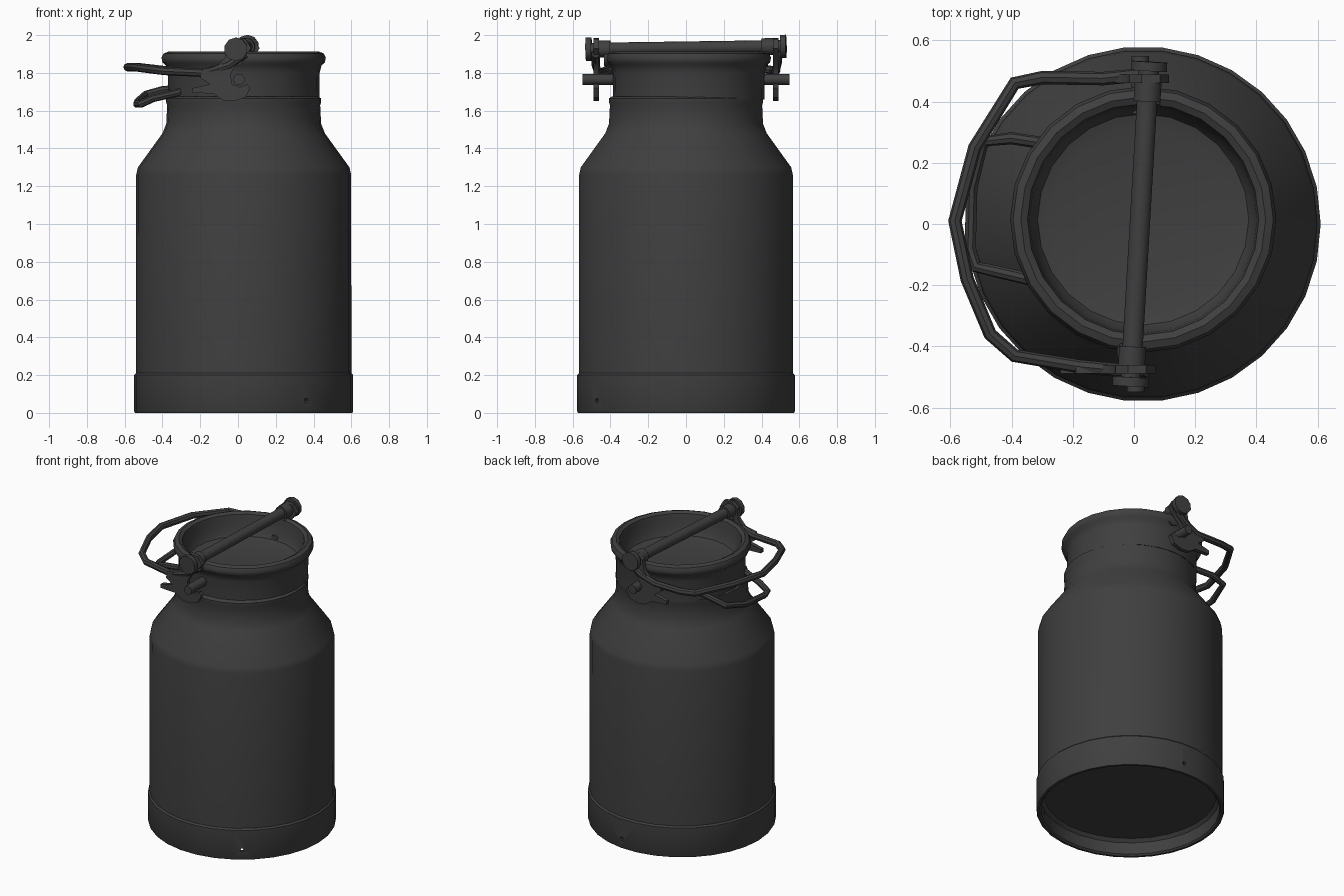
import bpy, bmesh, math
from mathutils import Vector

cube = bpy.data.objects.get("Cube")
if cube:
    bpy.data.objects.remove(cube, do_unlink=True)

metal = bpy.data.materials.new("dark grey metal")
metal.use_nodes = True
GREY = (0.05, 0.05, 0.05, 1)
metal.diffuse_color = GREY
shader = metal.node_tree.nodes["Principled BSDF"]
shader.inputs["Base Color"].default_value = GREY
shader.inputs["Roughness"].default_value = 0.6


def finish(name, bm):
    bmesh.ops.remove_doubles(bm, verts=bm.verts, dist=0.0001)
    bmesh.ops.recalc_face_normals(bm, faces=bm.faces)
    mesh = bpy.data.meshes.new(name)
    bm.to_mesh(mesh)
    bm.free()
    obj = bpy.data.objects.new(name, mesh)
    bpy.context.collection.objects.link(obj)
    mesh.materials.append(metal)
    return obj


def lathe(name, profile, centre, sides):
    """Spin an (r, z) profile around a vertical axis."""
    bm = bmesh.new()
    cx, cy = centre
    verts = [bm.verts.new((cx + r, cy, z)) for r, z in profile]
    edges = [bm.edges.new(pair) for pair in zip(verts, verts[1:])]
    bmesh.ops.spin(bm, geom=verts + edges, cent=(cx, cy, 0), axis=(0, 0, 1),
                   angle=math.tau, steps=sides, use_duplicate=False)
    return finish(name, bm)


def rod(name, start, end, radius, sides=14):
    """Straight capped cylinder between two points."""
    a, b = Vector(start), Vector(end)
    bm = bmesh.new()
    bmesh.ops.create_cone(bm, cap_ends=True, segments=sides, radius1=radius,
                          radius2=radius, depth=(b - a).length)
    turn = (b - a).to_track_quat("Z", "Y").to_matrix().to_4x4()
    bm.transform(turn)
    bmesh.ops.translate(bm, verts=bm.verts, vec=(a + b) / 2)
    return finish(name, bm)


def bent_tube(name, points, radius):
    """Round bar following a polyline."""
    curve = bpy.data.curves.new(name, "CURVE")
    curve.dimensions = "3D"
    curve.bevel_depth = radius
    curve.bevel_resolution = 2
    curve.use_fill_caps = True
    spline = curve.splines.new("POLY")
    spline.points.add(len(points) - 1)
    for p, co in zip(spline.points, points):
        p.co = (*co, 1)
    curve.materials.append(metal)
    obj = bpy.data.objects.new(name, curve)
    bpy.context.collection.objects.link(obj)
    bpy.ops.object.select_all(action="DESELECT")
    obj.select_set(True)
    bpy.context.view_layer.objects.active = obj
    bpy.ops.object.convert(target="MESH")
    return bpy.context.object


def plate(name, outline, y, thickness, shift):
    """Flat plate from an (x, z) outline, extruded along y."""
    bm = bmesh.new()
    face = bm.faces.new([bm.verts.new((x + shift, y - thickness / 2, z)) for x, z in outline])
    out = bmesh.ops.extrude_face_region(bm, geom=[face])
    moved = [v for v in out["geom"] if isinstance(v, bmesh.types.BMVert)]
    bmesh.ops.translate(bm, verts=moved, vec=(0, thickness, 0))
    bmesh.ops.triangulate(bm, faces=[f for f in bm.faces if len(f.verts) > 4])
    return finish(name, bm)


# Can body with base band, shoulder, neck and hollow underside
body = lathe("can_body", [
    (0, 0.11), (0.53, 0.11), (0.55, 0.09), (0.55, 0.01), (0.56, 0), (0.575, 0),
    (0.58, 0.01), (0.58, 0.2), (0.57, 0.21), (0.569, 1.26), (0.56, 1.3),
    (0.43, 1.48), (0.41, 1.53), (0.405, 1.63), (0.41, 1.645), (0.41, 1.665),
    (0.395, 1.675), (0, 1.675)], (0.03, 0), 30)

# Small drain holes through the base band
for x, y in ((0.36, -0.47), (0.08, 0.575)):
    d = Vector((x - 0.03, y, 0)).normalized()
    c = Vector((0.03, 0, 0.065))
    cutter = rod("hole_cutter", c + d * 0.5, c + d * 0.65, 0.013, 8)
    cutter.hide_render = True
    cut = body.modifiers.new("hole", "BOOLEAN")
    cut.operation = "DIFFERENCE"
    cut.object = cutter
    bpy.context.view_layer.objects.active = body
    bpy.ops.object.modifier_apply(modifier=cut.name)
    bpy.data.objects.remove(cutter, do_unlink=True)

# Dished lid with a rolled rim
lathe("lid", [
    (0, 1.66), (0.4, 1.66), (0.402, 1.8), (0.412, 1.84), (0.43, 1.855),
    (0.435, 1.88), (0.425, 1.902), (0.4, 1.912), (0.378, 1.9), (0.372, 1.87),
    (0.365, 1.8), (0.345, 1.765), (0.3, 1.752), (0, 1.75)], (0.03, 0.015), 24)

# Locking bar across the lid
FRONT, BACK = Vector((-0.012, -0.53, 1.925)), Vector((0.05, 0.53, 1.94))
along = (BACK - FRONT).normalized()
rod("locking_bar", FRONT, BACK, 0.034)

# Lever plates: boss on top, open hook round the peg, prongs toward the handles
HOOK = [(-0.2, 1.775), (-0.19, 1.82), (-0.11, 1.835), (-0.07, 1.88), (-0.06, 1.95),
        (-0.02, 1.985), (0.04, 1.98), (0.07, 1.93), (0.03, 1.88), (-0.02, 1.83),
        (-0.04, 1.79), (-0.03, 1.74), (0.01, 1.725), (0.05, 1.74), (0.065, 1.72),
        (0.04, 1.67), (-0.02, 1.65), (-0.08, 1.655), (-0.13, 1.69), (-0.24, 1.695),
        (-0.24, 1.72), (-0.15, 1.74)]
for side, end, sign in (("front", FRONT, -1), ("back", BACK, 1)):
    shift = 0 if sign < 0 else 0.045
    plate(side + "_lever_plate", HOOK, sign * 0.475, 0.028, shift)
    rod(side + "_bar_cap", end - along * sign * 0.03, end, 0.062, 10)
    rod(side + "_bar_collar", end - along * sign * 0.13, end - along * sign * 0.06, 0.045)
    rod(side + "_lid_peg", (0.005 + shift / 3, sign * 0.36, 1.765),
        (0.005 + shift / 3, sign * 0.548, 1.765), 0.03, 10)
    rod(side + "_rim_lug", (end.x, sign * 0.39, 1.88), (end.x, sign * 0.435, 1.88), 0.045, 10)

# Large swinging lever handle
bent_tube("lever_handle", [
    (0.04, -0.478, 1.9), (-0.05, -0.478, 1.84), (-0.18, -0.465, 1.8), (-0.39, -0.43, 1.81),
    (-0.47, -0.36, 1.82), (-0.545, -0.18, 1.83), (-0.585, 0.01, 1.83),
    (-0.52, 0.25, 1.83), (-0.39, 0.46, 1.815), (-0.3, 0.478, 1.81),
    (-0.1, 0.475, 1.81), (0.0, 0.485, 1.85), (0.06, 0.49, 1.9)], 0.022)

# Smaller fixed carrying handle on the neck
bent_tube("carrying_handle", [
    (-0.27, 0.26, 1.72), (-0.4, 0.28, 1.71), (-0.49, 0.27, 1.685), (-0.53, 0.12, 1.65),
    (-0.535, -0.08, 1.635), (-0.515, -0.14, 1.635), (-0.45, -0.155, 1.665),
    (-0.3, -0.19, 1.7)], 0.02)

# Smooth shading with sharp edges kept
bpy.ops.object.select_all(action="DESELECT")
for obj in bpy.context.collection.objects:
    if obj.type == "MESH":
        obj.select_set(True)
        bpy.context.view_layer.objects.active = obj
bpy.ops.object.shade_smooth_by_angle(angle=math.radians(40))
